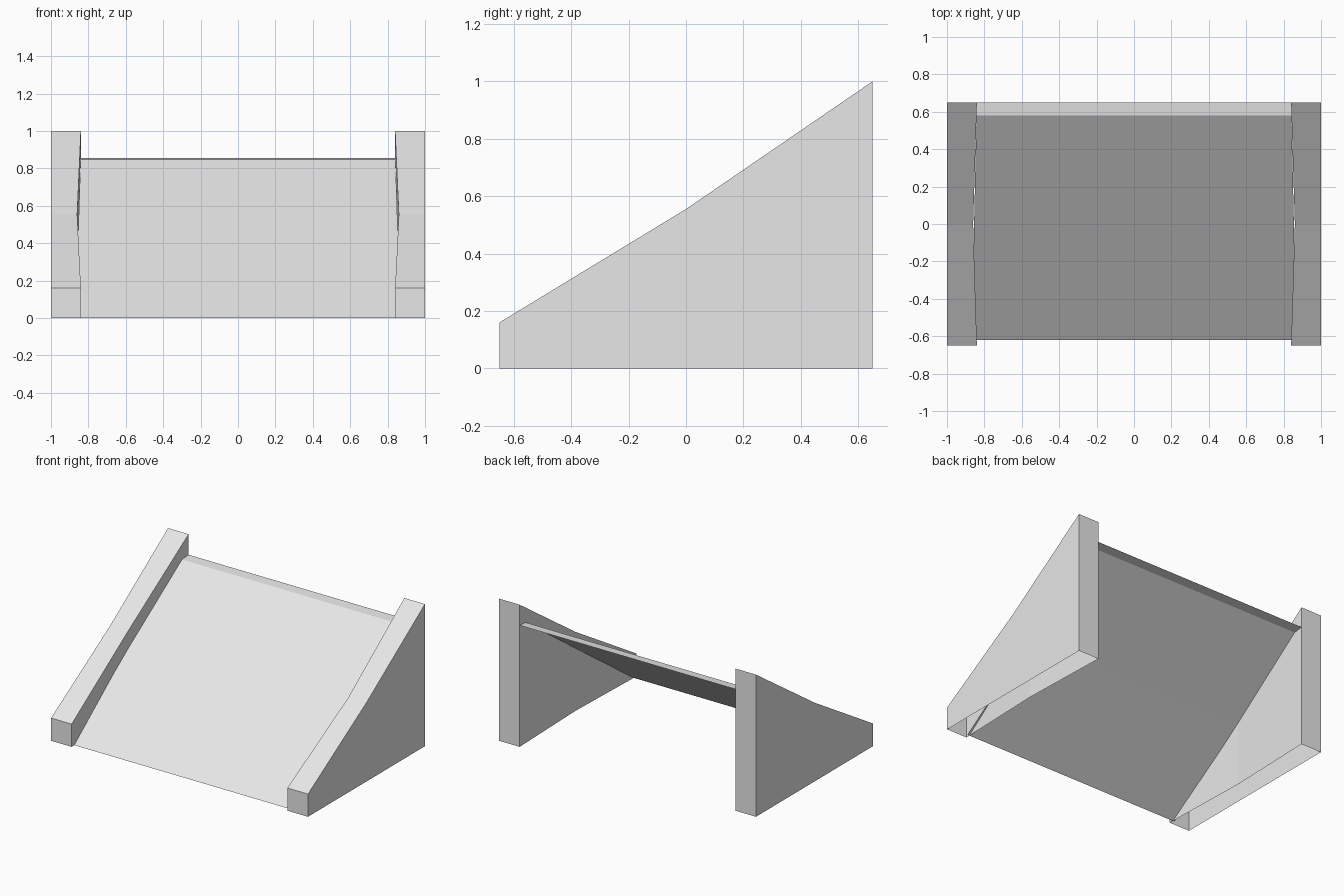
import bpy

# Remove the default cube
cube = bpy.data.objects.get("Cube")
if cube:
    bpy.data.objects.remove(cube, do_unlink=True)

# Single light grey finish
grey = bpy.data.materials.new("light_grey")
grey.use_nodes = True
grey.diffuse_color = (0.8, 0.8, 0.8, 1)
grey.node_tree.nodes["Principled BSDF"].inputs["Base Color"].default_value = (0.8, 0.8, 0.8, 1)


def add_mesh(name, verts, faces):
    mesh = bpy.data.meshes.new(name)
    mesh.from_pydata(verts, [], faces)
    mesh.materials.append(grey)
    obj = bpy.data.objects.new(name, mesh)
    bpy.context.collection.objects.link(obj)
    return obj


# Wall stations: y, top height, inner x (the inner side bows outward in the middle)
STATIONS = [(-0.65, 0.16, 0.84), (0.0, 0.555, 0.86), (0.65, 1.0, 0.84)]


def side_wall(name, side):
    """Hollow wall, open underneath, swept through the stations."""
    verts, faces = [], []
    for y, top, inner in STATIONS:
        verts += [(side, y, 0), (side, y, top), (side * inner, y, top), (side * inner, y, 0)]
    for s in range(len(STATIONS) - 1):
        for k in range(3):  # outer side, sloping top, inner side
            a = 4 * s + k
            faces.append((a, a + 4, a + 5, a + 1))
    last = 4 * (len(STATIONS) - 1)
    faces += [(0, 1, 2, 3), (last + 3, last + 2, last + 1, last)]
    if side < 0:
        faces = [f[::-1] for f in faces]
    return add_mesh(name, verts, faces)


side_wall("left_wall", 1)
side_wall("right_wall", -1)

# Sloping sheet with a nearly level lip along its high edge
HALF = 0.855
LIP_HALF = 0.842
profile = [(-0.62, 0.0, HALF), (0.0, 0.439, HALF), (0.58, 0.848, LIP_HALF), (0.65, 0.855, LIP_HALF)]
verts = [(sx * half, y, z) for y, z, half in profile for sx in (-1, 1)]


def strip(first, last):
    return [(2 * i, 2 * i + 1, 2 * i + 3, 2 * i + 2) for i in range(first, last)]


add_mesh("ramp_sheet", verts[:6], strip(0, 2))
add_mesh("ramp_lip", verts[4:], strip(0, 1))
